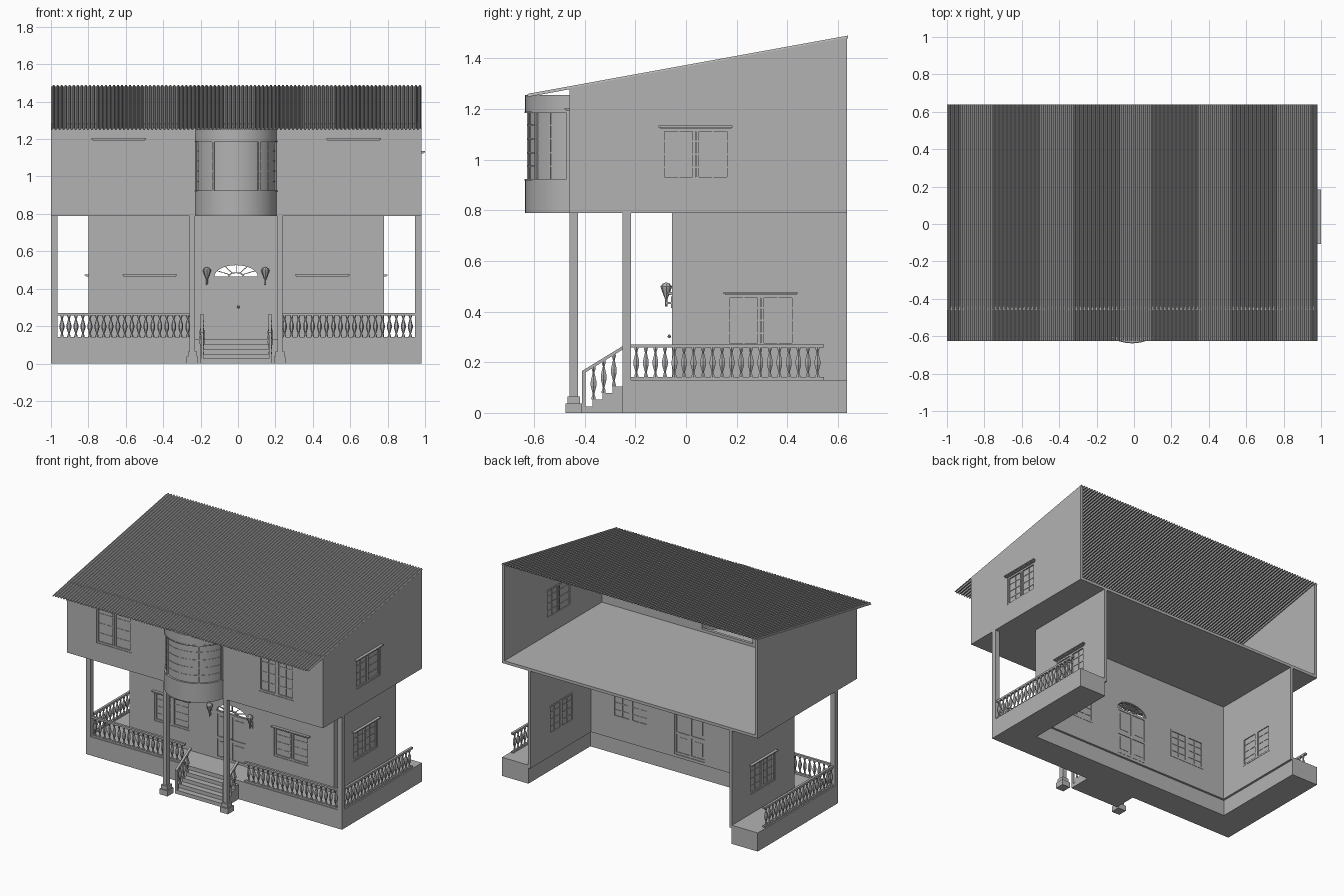
import bpy, bmesh, math
from mathutils import Matrix, Vector

if "Cube" in bpy.data.objects:
    bpy.data.objects.remove(bpy.data.objects["Cube"])

GREY = (0.45, 0.45, 0.45, 1)
grey = bpy.data.materials.new("plain grey")
grey.use_nodes = True
grey.diffuse_color = GREY
grey.node_tree.nodes["Principled BSDF"].inputs["Base Color"].default_value = GREY

CX = -0.01                       # house centre line
LEFT, RIGHT = -1.0, 0.98         # upper floor and porch sides
FRONT, BACK = -0.46, 0.635       # upper floor depth
EAVE, SLOPE = -0.625, 0.182


def roof_z(y):
    return 1.258 + (y - EAVE) * SLOPE


def finish(bm, name, smooth=False, matrix=None):
    if matrix:
        bm.transform(matrix)
    bmesh.ops.recalc_face_normals(bm, faces=bm.faces)
    mesh = bpy.data.meshes.new(name)
    bm.to_mesh(mesh)
    bm.free()
    mesh.materials.append(grey)
    ob = bpy.data.objects.new(name, mesh)
    bpy.context.collection.objects.link(ob)
    if smooth:
        bpy.ops.object.select_all(action="DESELECT")
        ob.select_set(True)
        bpy.context.view_layer.objects.active = ob
        bpy.ops.object.shade_smooth_by_angle()
    return ob


def prism(bm, pts, axis, lo, hi):
    place = {"x": lambda a, b, d: (d, a, b), "y": lambda a, b, d: (a, d, b),
             "z": lambda a, b, d: (a, b, d)}[axis]
    rings = [[bm.verts.new(place(a, b, d)) for a, b in pts] for d in (lo, hi)]
    for ring in rings:
        bm.faces.new(ring)
    for i in range(len(pts)):
        j = (i + 1) % len(pts)
        bm.faces.new((rings[0][i], rings[0][j], rings[1][j], rings[1][i]))


def box(bm, x0, x1, y0, y1, z0, z1):
    prism(bm, [(x0, y0), (x1, y0), (x1, y1), (x0, y1)], "z", z0, z1)


def lathe(bm, x, y, profile, sides=6):
    rings = [[bm.verts.new((x + r * math.cos(a), y + r * math.sin(a), z))
              for a in (2 * math.pi * k / sides for k in range(sides))] for r, z in profile]
    bm.faces.new(rings[0])
    bm.faces.new(rings[-1])
    for low, high in zip(rings, rings[1:]):
        for k in range(sides):
            m = (k + 1) % sides
            bm.faces.new((low[k], low[m], high[m], high[k]))


def boxes(name, *dims):
    bm = bmesh.new()
    for d in dims:
        box(bm, *d)
    return finish(bm, name)


def cut(wall, cutter):
    mod = wall.modifiers.new("opening", "BOOLEAN")
    mod.operation, mod.solver, mod.object = "DIFFERENCE", "EXACT", cutter
    bpy.context.view_layer.objects.active = wall
    bpy.ops.object.modifier_apply(modifier=mod.name)
    bpy.data.objects.remove(cutter)


def window(name, wall, x, y, z, h, turn=0):
    """Cut an opening and fit a two-sash window; built facing front, then turned."""
    mat = Matrix.Translation((x, y, z)) @ Matrix.Rotation(math.radians(turn), 4, "Z")
    w = 0.135
    bm = bmesh.new()
    box(bm, -w, w, -0.05, 0.05, 0, h)
    cut(wall, finish(bm, "cutter", matrix=mat))
    bm = bmesh.new()
    box(bm, -w, w, 0.012, 0.016, 0, h)
    for u in (-w + 0.006, -0.007, 0.007, w - 0.006):
        box(bm, u - 0.006, u + 0.006, 0.004, 0.022, 0, h)
    for v in (0.006, h - 0.006):
        box(bm, -w, w, 0.004, 0.022, v - 0.006, v + 0.006)
    for u in (-w / 2, w / 2):
        box(bm, u - 0.003, u + 0.003, 0.009, 0.019, 0, h)
    for k in range(1, 4):
        box(bm, -w, w, 0.009, 0.019, h * k / 4 - 0.003, h * k / 4 + 0.003)
    box(bm, -w - 0.006, w + 0.006, -0.013, 0.01, h, h + 0.005)
    box(bm, -w - 0.011, w + 0.011, -0.02, 0.01, h + 0.005, h + 0.012)
    finish(bm, name, matrix=mat)


# Corrugated roof sheet
bm = bmesh.new()
RIBS = 92
pitch = (RIGHT - LEFT) / RIBS
top = []
for i in range(RIBS):
    x = LEFT + i * pitch
    top += [(x, 0), (x + pitch * 0.3, 0), (x + pitch * 0.5, 0.009), (x + pitch * 0.8, 0.009)]
top.append((RIGHT, 0))
prism(bm, top + [(x, z - 0.003) for x, z in reversed(top)], "y", EAVE, 0.64)
for v in bm.verts:
    v.co.z += roof_z(v.co.y) - 0.007
finish(bm, "corrugated_roof")

# Upper floor: slab, side walls and front wall, open at the back
T = 0.02
boxes("upper_floor_slab", (LEFT, RIGHT, FRONT, BACK, 0.79, 0.81))
for side, x0 in (("right", LEFT), ("left", RIGHT - T)):
    bm = bmesh.new()
    prism(bm, [(FRONT, 0.79), (BACK, 0.79), (BACK, roof_z(BACK) - 0.005),
               (FRONT, roof_z(FRONT) - 0.005)], "x", x0, x0 + T)
    wall = finish(bm, "upper_wall_" + side)
    if side == "left":
        window("upper_side_window", wall, RIGHT, 0.038, 0.92, 0.203, 90)
wall = boxes("upper_front_wall", (LEFT + T, RIGHT - T, FRONT, FRONT + T, 0.81, roof_z(FRONT) - 0.003))
cut(wall, boxes("cutter", (CX - 0.195, CX + 0.195, -0.6, -0.3, 0.83, 1.24)))
for s in (-1, 1):
    window("upper_front_window", wall, CX + s * 0.628, FRONT, 0.92, 0.273)

# Curved bay
R, BAY_Y = 0.222, -0.413
SPAN = math.acos((BAY_Y - FRONT) / R)


def arc(r, a0=-SPAN, a1=SPAN, n=32):
    return [(CX + r * math.sin(a), BAY_Y - r * math.cos(a))
            for a in (a0 + (a1 - a0) * k / n for k in range(n + 1))]


def band(bm, r0, r1, z0, z1, a0=-SPAN, a1=SPAN, n=32):
    prism(bm, arc(r1, a0, a1, n) + arc(r0, a0, a1, n)[::-1], "z", z0, z1)


bm = bmesh.new()
for z0, z1 in ((0.79, 0.92), (1.19, 1.255)):
    band(bm, R - 0.02, R, z0, z1)
for z in (0.79, 1.245):
    prism(bm, arc(R - 0.001), "z", z, z + 0.01)
finish(bm, "bay_wall", True)
bm = bmesh.new()
band(bm, R - 0.016, R - 0.01, 0.92, 1.19)
for z in (0.92, 1.187):
    band(bm, R - 0.02, R + 0.003, z - 0.003, z + 0.004)
for k in range(1, 5):
    z = 0.92 + 0.054 * k
    band(bm, R - 0.018, R - 0.007, z - 0.003, z + 0.003)
for a in (-SPAN + 0.03, -0.6, 0.6, SPAN - 0.03):
    band(bm, R - 0.02, R - 0.001, 0.92, 1.19, a - 0.03, a + 0.03, 2)
for a in (-0.95, -0.3, 0, 0.3, 0.95):
    band(bm, R - 0.018, R - 0.007, 0.92, 1.19, a - 0.014, a + 0.014, 2)
finish(bm, "bay_window", True)

# Ground floor walls
HW, WALL_Y = 0.79, -0.055
for side, s in (("right", -1), ("left", 1)):
    xs = sorted((CX + s * HW, CX + s * (HW - T)))
    wall = boxes("lower_wall_" + side, (*xs, WALL_Y, BACK, 0.11, 0.79))
    window("lower_side_window", wall, CX + s * HW, 0.295, 0.265, 0.2, s * 90)
wall = boxes("lower_front_wall", (CX - HW + T, CX + HW - T, WALL_Y, WALL_Y + T, 0.11, 0.79))
for s in (-1, 1):
    window("lower_front_window", wall, CX + s * 0.462, WALL_Y, 0.265, 0.2)

# Arched doorway, door and fanlight
DW, SPRING = 0.122, 0.465


def arch(k):
    return [(CX + DW * k * math.cos(math.pi * i / 16), SPRING + 0.064 * k * math.sin(math.pi * i / 16))
            for i in range(17)]


bm = bmesh.new()
prism(bm, [(CX - DW, 0.13), (CX + DW, 0.13)] + arch(1), "y", -0.2, 0.1)
cut(wall, finish(bm, "cutter"))
bm = bmesh.new()
box(bm, CX - DW, CX + DW, -0.05, -0.04, 0.12, SPRING)
for x in (-0.116, 0, 0.116):
    box(bm, CX + x - 0.007, CX + x + 0.007, -0.056, -0.036, 0.13, SPRING)
for z in (0.14, 0.28, 0.455):
    box(bm, CX - DW, CX + DW, -0.056, -0.036, z - 0.008, z + 0.008)
for x in (-0.058, 0.058):
    for z0, z1 in ((0.165, 0.255), (0.31, 0.43)):
        box(bm, CX + x - 0.035, CX + x + 0.035, -0.054, -0.038, z0, z1)
lathe(bm, CX + 0.012, -0.066, [(0.003, 0.295), (0.007, 0.302), (0.003, 0.31)], 8)
finish(bm, "door")
bm = bmesh.new()
for k0, k1 in ((0.95, 1.0), (0.28, 0.36)):
    prism(bm, arch(k1) + arch(k0)[::-1], "y", -0.055, -0.04)
for i in range(1, 6):
    d = Vector((DW * math.cos(math.pi * i / 6), 0.064 * math.sin(math.pi * i / 6)))
    n = Vector((-d.y, d.x)).normalized() * 0.002
    c = Vector((CX, SPRING))
    prism(bm, [c + d * 0.3 + n, c + d * 0.3 - n, c + d - n, c + d + n], "y", -0.053, -0.043)
finish(bm, "fanlight")

# Wall lanterns
for s in (-1, 1):
    bm = bmesh.new()
    x = CX + s * 0.156
    lathe(bm, x, -0.078, [(0.004, 0.42), (0.005, 0.45), (0.009, 0.46), (0.022, 0.495),
                          (0.022, 0.5), (0.014, 0.51), (0.003, 0.515)], 8)
    box(bm, x - 0.004, x + 0.004, -0.078, WALL_Y, 0.43, 0.438)
    box(bm, x - 0.009, x + 0.009, -0.06, WALL_Y, 0.415, 0.46)
    finish(bm, "lantern")

# Porch base wrapping three sides
PY, IN = -0.25, HW - 0.005
bm = bmesh.new()
prism(bm, [(LEFT, BACK), (LEFT, PY), (RIGHT, PY), (RIGHT, BACK), (CX + IN, BACK),
           (CX + IN, WALL_Y + 0.005), (CX - IN, WALL_Y + 0.005), (CX - IN, BACK)], "z", 0, 0.13)
finish(bm, "porch_base")

# Front steps
bm = bmesh.new()
steps = [(PY, 0)]
for k in range(4):
    y = -0.41 + 0.04 * k
    steps += [(y, 0.026 * k), (y, 0.026 * (k + 1))]
steps.append((PY, 0.104))
prism(bm, steps, "x", CX - 0.19, CX + 0.19)
finish(bm, "front_steps")

# Columns
for s in (-1, 1):
    x, y = CX + s * 0.234, -0.443
    boxes("entry_column", (x - 0.014, x + 0.014, y - 0.017, y + 0.017, 0.06, 0.79),
          (x - 0.024, x + 0.024, y - 0.025, y + 0.025, 0.035, 0.065),
          (x - 0.031, x + 0.031, y - 0.033, y + 0.033, 0, 0.038))
for x in (LEFT, RIGHT - 0.034):
    boxes("corner_column", (x, x + 0.034, PY, PY + 0.033, 0.13, 0.79))

# Railings with turned balusters
SHAPE = [(0.009, 0), (0.009, 0.06), (0.004, 0.18), (0.013, 0.42), (0.013, 0.55),
         (0.004, 0.82), (0.009, 0.94), (0.009, 1)]


def baluster(bm, x, y, z0, z1):
    lathe(bm, x, y, [(r, z0 + t * (z1 - z0)) for r, t in SHAPE])


def railing(name, start, end):
    a, b = Vector(start), Vector(end)
    n = round((b - a).length / 0.037)
    bm = bmesh.new()
    for z0, z1 in ((0.13, 0.141), (0.258, 0.271)):
        box(bm, a.x - 0.008, b.x + 0.008, a.y - 0.008, b.y + 0.008, z0, z1)
    for k in range(n):
        p = a.lerp(b, (k + 0.5) / n)
        baluster(bm, p.x, p.y, 0.139, 0.26)
    finish(bm, name)


railing("front_railing_right", (-0.96, -0.236), (CX - 0.24, -0.236))
railing("front_railing_left", (CX + 0.24, -0.236), (0.94, -0.236))
for x in (LEFT + 0.017, RIGHT - 0.017):
    railing("side_railing", (x, -0.215), (x, 0.538))
for s in (-1, 1):
    bm = bmesh.new()
    x = CX + s * 0.182
    prism(bm, [(-0.41, 0.152), (PY, 0.25), (PY, 0.264), (-0.41, 0.166)], "x", x - 0.008, x + 0.008)
    box(bm, x - 0.007, x + 0.007, -0.41, -0.396, 0.02, 0.16)
    for k in range(3):
        y = -0.37 + 0.04 * k + 0.005
        baluster(bm, x, y, 0.026 * (k + 2), 0.155 + (y + 0.41) * 0.61)
    finish(bm, "stair_railing")
